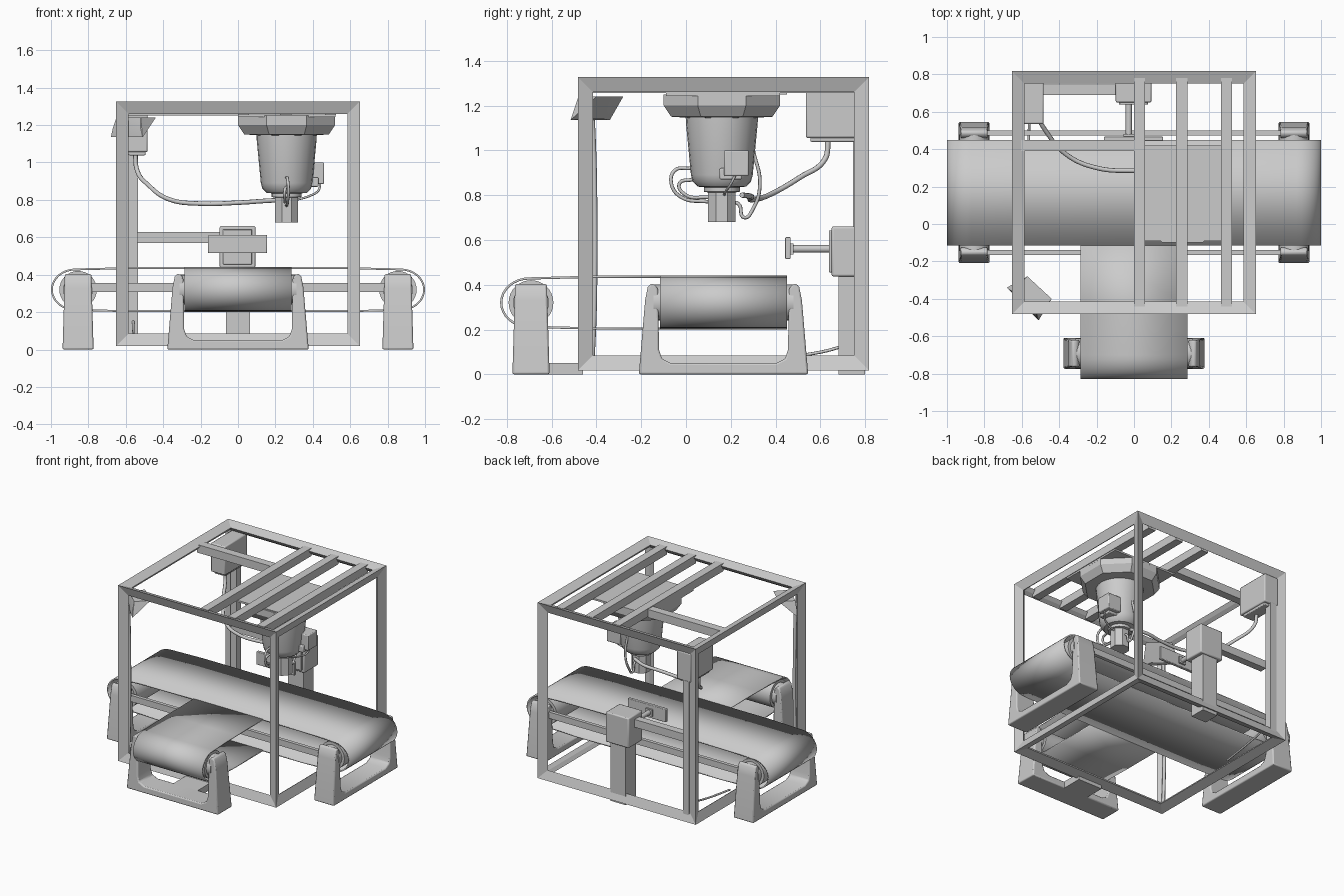
import bpy, bmesh, math
from mathutils import Vector, Matrix

cube = bpy.data.objects.get("Cube")
if cube:
    bpy.data.objects.remove(cube)

grey = bpy.data.materials.new("machine grey")
grey.use_nodes = True
COLOUR = (0.6, 0.6, 0.6, 1)
grey.diffuse_color = COLOUR
grey.node_tree.nodes["Principled BSDF"].inputs["Base Color"].default_value = COLOUR


def finish(name, bm, bevel=0, recalc=True):
    if recalc:
        bmesh.ops.recalc_face_normals(bm, faces=bm.faces)
    mesh = bpy.data.meshes.new(name)
    for f in bm.faces:
        f.smooth = True
    bm.to_mesh(mesh)
    bm.free()
    mesh.set_sharp_from_angle(angle=math.radians(30))
    mesh.materials.append(grey)
    ob = bpy.data.objects.new(name, mesh)
    bpy.context.collection.objects.link(ob)
    if bevel:
        mod = ob.modifiers.new("bevel", 'BEVEL')
        mod.width = bevel
        mod.segments = 2
    return ob


def box(name, x, y, z, bevel=0):
    """Box from its (min, max) along each axis."""
    bm = bmesh.new()
    bmesh.ops.create_cube(bm, size=1)
    for v in bm.verts:
        v.co = [lo + (c + 0.5) * (hi - lo) for c, (lo, hi) in zip(v.co, (x, y, z))]
    return finish(name, bm, bevel)


def lathe(name, centre, profile, sides, turn=0):
    """Stack of rings (radius, z) around a vertical axis, capped."""
    bm = bmesh.new()
    rings = []
    for r, z in profile:
        angles = [turn + 2 * math.pi * i / sides for i in range(sides)]
        rings.append([bm.verts.new((centre[0] + r * math.cos(a), centre[1] + r * math.sin(a), z))
                      for a in angles])
    for a, b in zip(rings, rings[1:]):
        for i in range(sides):
            j = (i + 1) % sides
            bm.faces.new((a[i], a[j], b[j], b[i]))
    bm.faces.new(rings[0])
    bm.faces.new(rings[-1])
    return finish(name, bm)


def rod(name, start, end, radius, sides=32):
    start, end = Vector(start), Vector(end)
    d = end - start
    bm = bmesh.new()
    spin = Matrix.Translation((start + end) / 2) @ d.to_track_quat('Z', 'Y').to_matrix().to_4x4()
    bmesh.ops.create_cone(bm, cap_ends=True, segments=sides, radius1=radius, radius2=radius,
                          depth=d.length, matrix=spin)
    return finish(name, bm)


def cable(name, points, radius):
    curve = bpy.data.curves.new(name, 'CURVE')
    curve.dimensions = '3D'
    curve.bevel_depth = radius
    curve.bevel_resolution = 2
    curve.use_fill_caps = True
    curve.resolution_u = 8
    s = curve.splines.new('BEZIER')
    s.bezier_points.add(len(points) - 1)
    for p, co in zip(s.bezier_points, points):
        p.co = co
        p.handle_left_type = p.handle_right_type = 'AUTO'
    curve.materials.append(grey)
    ob = bpy.data.objects.new(name, curve)
    bpy.context.collection.objects.link(ob)


# Cage of mitred bars
cage = box("cage_frame", (-0.6275, 0.6275), (-0.4575, 0.7925), (0.0425, 1.3025))
wire = cage.modifiers.new("bars", 'WIREFRAME')
wire.thickness = 0.085
wire.use_even_offset = True
for p in cage.data.polygons:
    p.use_smooth = False

# Roof bars and robot mounting plate
for i, x in enumerate((0.0, 0.225, 0.465)):
    box(f"roof_bar_{i + 1}", (x, x + 0.06), (-0.44, 0.78), (1.255, 1.315))
box("roof_cross_bar", (-0.61, 0.0), (0.39, 0.45), (1.25, 1.31))
box("mount_plate", (0.0, 0.52), (-0.09, 0.42), (1.243, 1.256))

# Conveyor belts: thin shells following a rounded path
MID = 0.32


def belt_end(end, inner, side):
    """Path around one belt end, from the upper run to the lower run."""
    path = [(inner, MID + 0.115), (end - side * 0.4, MID + 0.115)]
    for i in range(17):
        a = math.pi / 2 - math.pi * i / 16
        path.append((end + side * (0.125 * math.cos(a) - 0.13), MID + 0.108 * math.sin(a)))
    return path + [(p, 2 * MID - z) for p, z in reversed(path[:2])]


def belt(name, path, width, place, closed):
    bm = bmesh.new()
    rows = [[bm.verts.new(place(p, w, z)) for w in width] for p, z in path]
    pairs = list(zip(rows, rows[1:])) + ([(rows[-1], rows[0])] if closed else [])
    for a, b in pairs:
        bm.faces.new((a[0], a[1], b[1], b[0]))
    ob = finish(name, bm)
    mod = ob.modifiers.new("thickness", 'SOLIDIFY')
    mod.thickness = 0.01
    mod.offset = 0


right_path = belt_end(1.0, 0.1, 1)
left_path = [(-p, z) for p, z in reversed(right_path)]
belt("main_belt", right_path + left_path, (-0.115, 0.45), lambda p, w, z: (p, w, z), True)
belt("feed_belt", belt_end(-0.83, -0.115, -1), (-0.285, 0.285), lambda p, w, z: (w, p, z), False)


# Roller stations: U-shaped stand, roller and bearings
def station(name, centre, turn):
    place = Matrix.Translation((*centre, 0)) @ Matrix.Rotation(turn, 4, 'Z')
    half = [(0.378, 0.0), (0.35, 0.33), (0.338, 0.39), (0.325, 0.405), (0.305, 0.4), (0.292, 0.38),
            (0.288, 0.11), (0.275, 0.07), (0.235, 0.05)]
    outline = half + [(-x, z) for x, z in reversed(half)]
    bm = bmesh.new()
    sides = []
    for s in (-1, 1):
        sides.append([bm.verts.new((x, s * (0.083 - 0.03 * z), z)) for x, z in outline])
    bm.faces.new(sides[0])
    bm.faces.new(sides[1])
    for i in range(len(outline)):
        j = (i + 1) % len(outline)
        bm.faces.new((sides[0][i], sides[0][j], sides[1][j], sides[1][i]))
    bm.transform(place)
    finish(f"{name}_stand", bm, 0.008)
    rod(f"{name}_roller", place @ Vector((-0.278, 0, MID)), place @ Vector((0.278, 0, MID)), 0.1)
    for s, side in ((-1, "a"), (1, "b")):
        rod(f"{name}_bearing_{side}", place @ Vector((s * 0.27, 0, MID)),
            place @ Vector((s * 0.312, 0, MID)), 0.08, 24)


station("left_end", (0.855, 0.1675), math.pi / 2)
station("right_end", (-0.855, 0.1675), math.pi / 2)
station("feed_end", (0, -0.692), 0)
for y, side in ((-0.152, "front"), (0.487, "back")):
    box(f"{side}_side_rail", (-0.79, 0.79), (y - 0.013, y + 0.013), (0.308, 0.355))
box("feed_stand_tie", (-0.1, 0.1), (-0.63, -0.46), (0, 0.05))

# Robot: octagonal flange, tapered body, tool
ROBOT = (0.26, 0.16)
lathe("robot_flange", ROBOT, [(0.281, 1.25), (0.281, 1.2), (0.245, 1.15), (0.16, 1.145)], 8, math.pi / 8)
lathe("robot_body", ROBOT, [(0.162, 1.16), (0.16, 1.12), (0.138, 0.89), (0.13, 0.86), (0.108, 0.838),
                            (0.08, 0.835), (0.08, 0.815), (0.05, 0.81)], 24)
lathe("robot_tool", ROBOT, [(0.066, 0.82), (0.066, 0.68)], 8, math.pi / 8)
box("robot_connector", (0.35, 0.46), (0.17, 0.28), (0.885, 1.0), 0.006)
box("robot_connector_base", (0.34, 0.43), (0.15, 0.25), (0.87, 0.92), 0.006)

# Cables
cable("main_cable", [(0.25, 0.25, 0.8), (0.15, 0.29, 0.795), (0, 0.285, 0.785), (-0.2, 0.3, 0.78),
                     (-0.36, 0.37, 0.8), (-0.48, 0.51, 0.88), (-0.54, 0.62, 0.96), (-0.55, 0.635, 1.05)], 0.012)
cable("front_loop", [(0.26, 0.02, 0.92), (0.265, -0.05, 0.91), (0.27, -0.065, 0.85),
                     (0.265, -0.02, 0.79), (0.26, 0.1, 0.77)], 0.008)
cable("inner_loop", [(0.26, 0.03, 0.87), (0.25, -0.03, 0.85), (0.25, 0.0, 0.8), (0.25, 0.1, 0.79)], 0.008)
cable("back_loop", [(0.27, 0.3, 1.0), (0.27, 0.33, 0.85), (0.26, 0.3, 0.74), (0.26, 0.26, 0.7),
                    (0.26, 0.235, 0.76), (0.26, 0.2, 0.77)], 0.008)
cable("connector_cable", [(0.44, 0.22, 0.89), (0.43, 0.2, 0.85), (0.38, 0.18, 0.82), (0.31, 0.17, 0.8)], 0.006)
cable("floor_cable", [(-0.56, 0.77, 0.16), (-0.56, 0.68, 0.12), (-0.56, 0.55, 0.09), (-0.57, 0.3, 0.06)], 0.007)
cable("corner_cable", [(-0.61, -0.42, 1.17), (-0.61, -0.41, 0.9), (-0.61, -0.41, 0.3), (-0.61, -0.42, 0.06)], 0.012)

# Back post, controller box and shelf bar
box("back_post", (-0.585, -0.535), (0.745, 0.8), (0.05, 1.06))
box("controller_box", (-0.6, -0.483), (0.535, 0.8), (1.055, 1.27), 0.008)
box("controller_base", (-0.585, -0.495), (0.555, 0.78), (1.038, 1.06), 0.005)
box("back_shelf_bar", (-0.54, -0.09), (0.69, 0.745), (0.57, 0.628))

# Sensor on its post
box("sensor_post", (-0.063, 0.063), (0.68, 0.8), (0.0, 0.46))
box("sensor_box", (-0.098, 0.093), (0.65, 0.815), (0.437, 0.66), 0.008)
box("sensor_face", (-0.08, 0.075), (0.638, 0.66), (0.455, 0.642), 0.004)
rod("sensor_shaft", (-0.028, 0.46, 0.56), (-0.028, 0.65, 0.56), 0.017, 16)
box("sensor_collar", (-0.055, 0.0), (0.465, 0.48), (0.535, 0.585))
box("sensor_plate", (-0.16, 0.155), (0.443, 0.467), (0.515, 0.612), 0.004)

# Tilted panel in the upper front corner
bm = bmesh.new()
corners = [(-0.44, -0.40, 1.24), (-0.57, -0.28, 1.24), (-0.65, -0.36, 1.24), (-0.52, -0.48, 1.24),
           (-0.51, -0.515, 1.135), (-0.68, -0.34, 1.135), (-0.67, -0.35, 1.18), (-0.52, -0.5, 1.18),
           (-0.53, -0.45, 1.14), (-0.62, -0.365, 1.14)]
bmesh.ops.convex_hull(bm, input=[bm.verts.new(c) for c in corners])
finish("corner_panel", bm)
